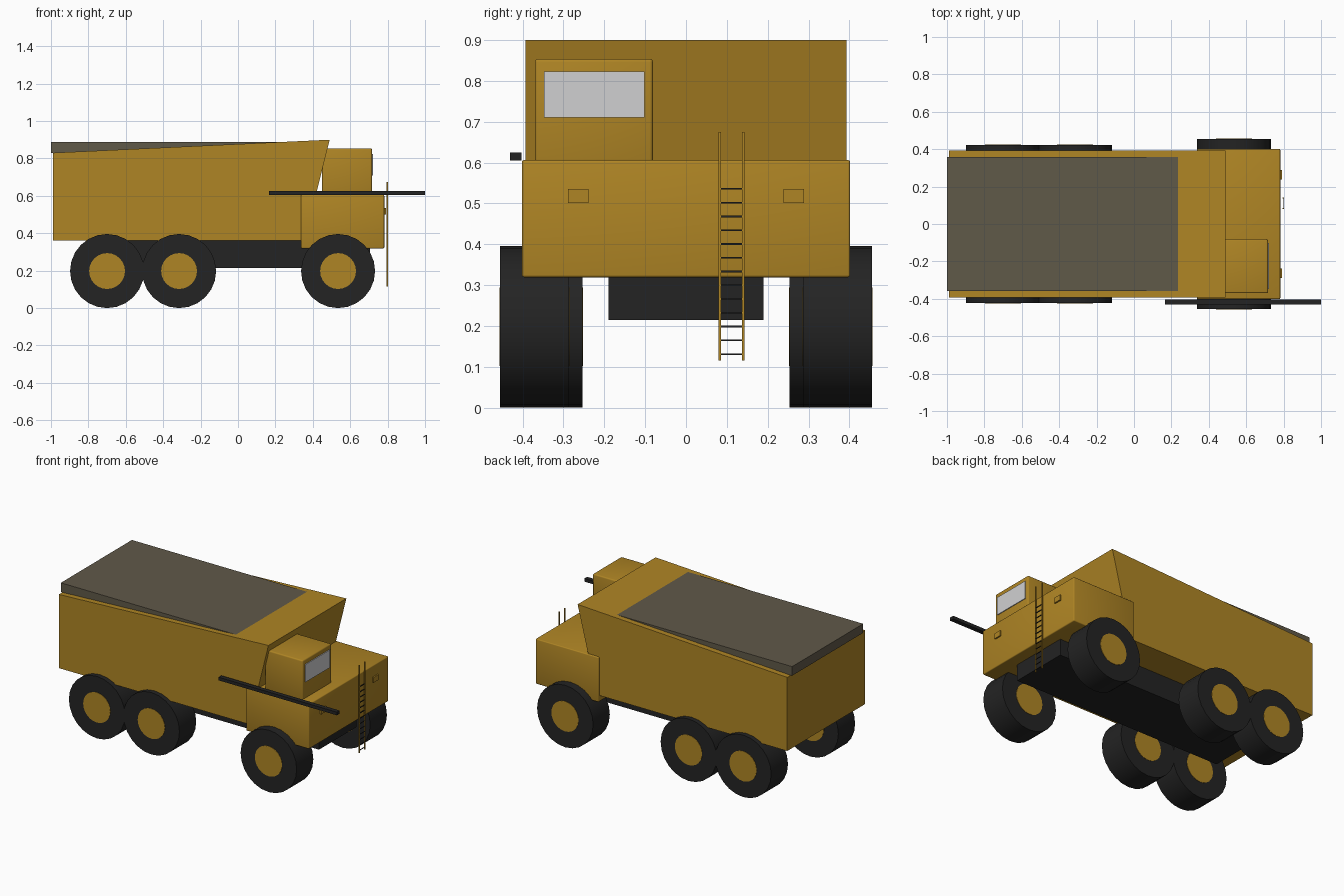
import bpy, bmesh, math
from mathutils import Matrix, Vector

cube = bpy.data.objects.get("Cube")
if cube:
    bpy.data.objects.remove(cube, do_unlink=True)


def material(name, rgb):
    m = bpy.data.materials.new(name)
    m.use_nodes = True
    m.diffuse_color = (*rgb, 1)
    m.node_tree.nodes["Principled BSDF"].inputs["Base Color"].default_value = (*rgb, 1)
    return m


YELLOW = material("ochre_yellow", (0.43, 0.235, 0.018))
BLACK = material("rubber_black", (0.017, 0.017, 0.017))
STONE = material("stone_grey", (0.118, 0.1, 0.066))
GLASS = material("pale_glass", (0.63, 0.63, 0.64))


def finish(name, bm, mat, smooth=False):
    bmesh.ops.recalc_face_normals(bm, faces=bm.faces)
    mesh = bpy.data.meshes.new(name)
    bm.to_mesh(mesh)
    bm.free()
    mesh.materials.append(mat)
    if smooth:
        for p in mesh.polygons:
            p.use_smooth = True
        mesh.set_sharp_from_angle(angle=math.radians(35))
    ob = bpy.data.objects.new(name, mesh)
    bpy.context.collection.objects.link(ob)
    return ob


def box(name, low, high, mat, bevel=0):
    low, high = Vector(low), Vector(high)
    bm = bmesh.new()
    place = Matrix.Translation((low + high) / 2) @ Matrix.Diagonal((*(high - low), 1))
    bmesh.ops.create_cube(bm, size=1, matrix=place)
    if bevel:
        bmesh.ops.bevel(bm, geom=bm.edges[:], offset=bevel, segments=3,
                        profile=0.5, affect='EDGES')
    return finish(name, bm, mat, bool(bevel))


def prism(name, profile, half_width, mat):
    """Extrude an x-z profile across the truck."""
    bm = bmesh.new()
    face = bm.faces.new([bm.verts.new((x, -half_width, z)) for x, z in profile])
    new = bmesh.ops.extrude_face_region(bm, geom=[face])["geom"]
    bmesh.ops.translate(bm, vec=(0, 2 * half_width, 0),
                        verts=[v for v in new if isinstance(v, bmesh.types.BMVert)])
    return finish(name, bm, mat)


def disc(name, x, y0, y1, radius, mat):
    """Cylinder lying along y at axle height."""
    bm = bmesh.new()
    place = Matrix.Translation((x, (y0 + y1) / 2, 0.198)) @ Matrix.Rotation(math.pi / 2, 4, 'X')
    bmesh.ops.create_cone(bm, cap_ends=True, segments=24, radius1=radius,
                          radius2=radius, depth=abs(y1 - y0), matrix=place)
    return finish(name, bm, mat, True)


# Chassis, dump body and its load
box("chassis", (-0.77, -0.19, 0.215), (0.705, 0.19, 0.365), BLACK)
prism("dump_body", [(-0.99, 0.36), (0.355, 0.36), (0.49, 0.9), (-0.99, 0.83)], 0.393, YELLOW)
box("load", (-1, -0.358, 0.83), (0.243, 0.358, 0.888), STONE)

# Engine housing with the offset driver cabin
box("engine_housing", (0.337, -0.402, 0.319), (0.782, 0.402, 0.606), YELLOW, 0.006)
box("cabin", (0.45, -0.37, 0.6), (0.716, -0.081, 0.854), YELLOW, 0.008)
box("windscreen", (0.713, -0.348, 0.71), (0.721, -0.102, 0.823), GLASS)

# Headlights
for side, label in ((1, "left"), (-1, "right")):
    y = side * 0.264
    box(f"headlight_{label}", (0.775, y - 0.025, 0.501), (0.791, y + 0.025, 0.535), YELLOW)

# Side rail
box("side_rail", (0.165, -0.431, 0.605), (1, -0.403, 0.625), BLACK)

# Ladder on the nose
for y in (0.083, 0.14):
    box("ladder_post", (0.795, y - 0.003, 0.115), (0.801, y + 0.003, 0.675), YELLOW)
for i in range(13):
    z = 0.131 + i * 0.0337
    box("ladder_rung", (0.796, 0.083, z - 0.002), (0.8, 0.14, z + 0.002), BLACK)

# Wheels: one front axle, two rear axles set slightly inward
for axle, x, inner, outer in (("front", 0.535, 0.287, 0.455),
                              ("middle", -0.315, 0.254, 0.423),
                              ("rear", -0.7, 0.254, 0.423)):
    for side, label in ((1, "left"), (-1, "right")):
        disc(f"{axle}_tyre_{label}", x, side * inner, side * outer, 0.198, BLACK)
        disc(f"{axle}_hub_{label}", x, side * (inner - 0.002), side * (outer + 0.002), 0.096, YELLOW)
